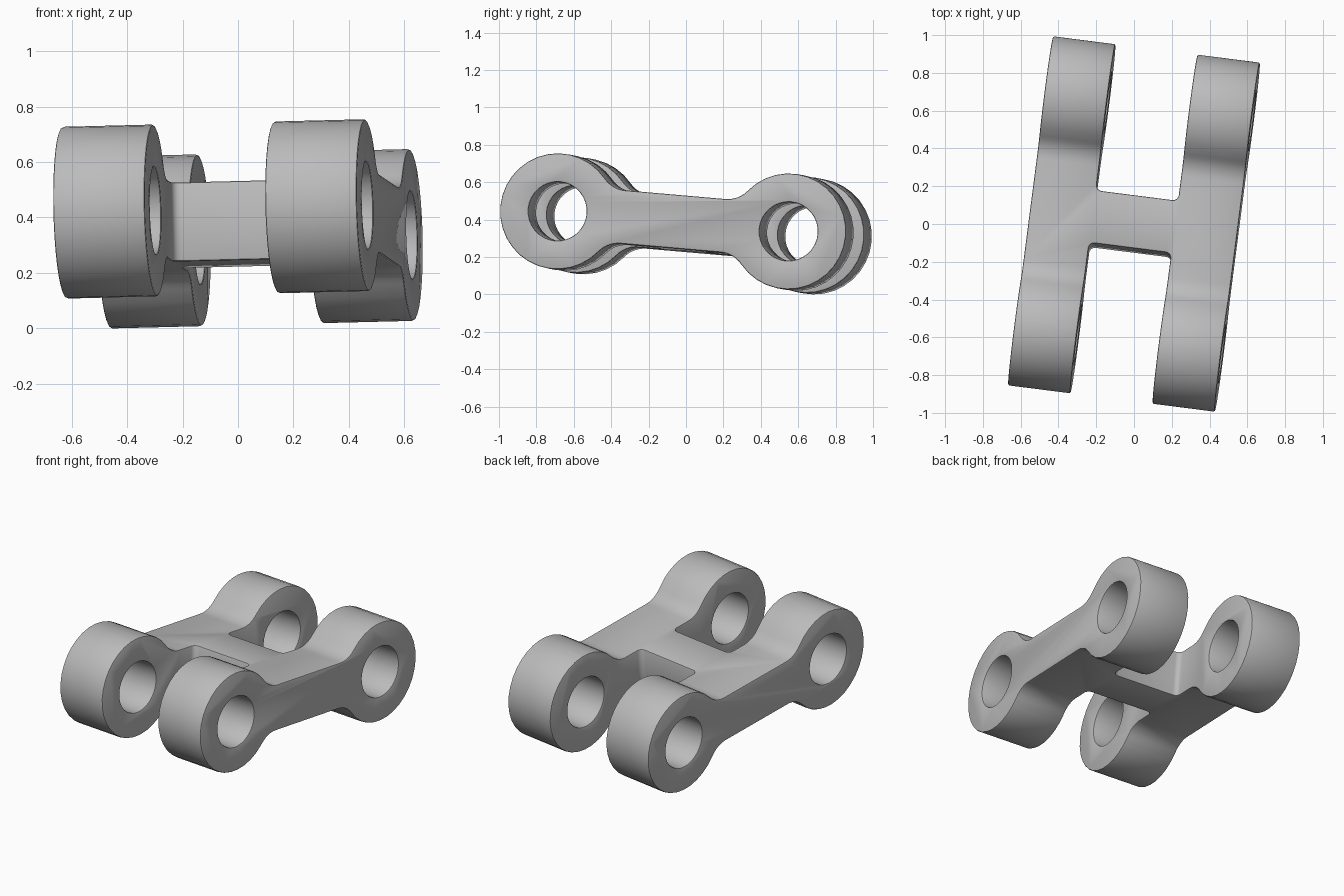
import bpy, bmesh
from math import sin, cos, pi, atan2, hypot
from mathutils import Vector, Matrix

cube = bpy.data.objects.get("Cube")
if cube:
    bpy.data.objects.remove(cube)

HALF_W, INNER = 0.552, 0.219      # outer and inner faces of the arms
EYE_Y, EYE_R, HOLE_R = 0.625, 0.31, 0.157
WEB_Z, WEB_Y, FLAT_Y = 0.143, 0.14, 0.27

grey = bpy.data.materials.new("light grey")
grey.use_nodes = True
colour = (0.5, 0.5, 0.5, 1)
grey.diffuse_color = colour
grey.node_tree.nodes["Principled BSDF"].inputs["Base Color"].default_value = colour


def prism(name, points, offset):
    """Extrude a closed outline of 3D points by a vector."""
    bm = bmesh.new()
    face = bm.faces.new([bm.verts.new(p) for p in points])
    ext = bmesh.ops.extrude_face_region(bm, geom=[face])
    moved = [v for v in ext["geom"] if isinstance(v, bmesh.types.BMVert)]
    bmesh.ops.translate(bm, verts=moved, vec=offset)
    bmesh.ops.recalc_face_normals(bm, faces=bm.faces)
    mesh = bpy.data.meshes.new(name)
    bm.to_mesh(mesh)
    bm.free()
    obj = bpy.data.objects.new(name, mesh)
    bpy.context.collection.objects.link(obj)
    return obj


def arc(cx, cy, r, a0, a1, n):
    return [(cx + r * cos(a0 + (a1 - a0) * i / n),
             cy + r * sin(a0 + (a1 - a0) * i / n)) for i in range(n + 1)]


# Side outline: round eyes blended into a flat waist by tangent fillets
d = EYE_Y - FLAT_Y
fillet = (d * d + WEB_Z ** 2 - EYE_R ** 2) / (2 * (EYE_R - WEB_Z))
touch = atan2(WEB_Z + fillet, -d)
quarter = arc(FLAT_Y, WEB_Z + fillet, fillet, -pi / 2, touch - pi, 6)
quarter += arc(EYE_Y, 0, EYE_R, touch, 0, 13)[1:]
end = quarter + [(y, -z) for y, z in reversed(quarter[:-1])]
outline = end + [(-y, -z) for y, z in end]
link = prism("double_link", [(-HALF_W, y, z) for y, z in outline], (2 * HALF_W, 0, 0))
link.data.materials.append(grey)

# Cutters: pin holes and the gaps between the arms, at both ends
cutters = []
R = 0.03
for s in (-1, 1):
    ring = arc(s * EYE_Y, 0, HOLE_R, 0, 2 * pi, 32)[:-1]
    cutters.append(prism("pin_hole_cutter", [(-1, y, z) for y, z in ring], (2, 0, 0)))
    gap = arc(-INNER + R, WEB_Y + R, R, pi, 1.5 * pi, 4)
    gap += arc(INNER - R, WEB_Y + R, R, 1.5 * pi, 2 * pi, 4)
    gap += [(INNER, 1.2), (-INNER, 1.2)]
    cutters.append(prism("gap_cutter", [(x, s * y, -0.5) for x, y in gap], (0, 0, 1)))

for c in cutters:
    c.hide_render = True
    mod = link.modifiers.new("cut", "BOOLEAN")
    mod.operation = "DIFFERENCE"
    mod.solver = "EXACT"
    mod.object = c

# Small softened edges
bevel = link.modifiers.new("edge_softening", "BEVEL")
bevel.width = 0.008
bevel.segments = 2
bevel.limit_method = "ANGLE"
bevel.angle_limit = 0.7

# Bake the modifiers and drop the cutters
graph = bpy.context.evaluated_depsgraph_get()
baked = bpy.data.meshes.new_from_object(link.evaluated_get(graph))
link.modifiers.clear()
link.data = baked
for c in cutters:
    bpy.data.objects.remove(c)

bpy.ops.object.select_all(action="DESELECT")
link.select_set(True)
bpy.context.view_layer.objects.active = link
bpy.ops.object.shade_smooth_by_angle(angle=0.6)

# Resting pose: slightly turned, pitched and rolled
y_axis = Vector((0.128, 0.988, -0.086)).normalized()
x_axis = Vector((0.991, -0.128, 0.025))
x_axis = (x_axis - y_axis * x_axis.dot(y_axis)).normalized()
z_axis = x_axis.cross(y_axis)
pose = Matrix((x_axis, y_axis, z_axis)).transposed().to_4x4()
low = min((pose @ v.co).z for v in link.data.vertices)
link.matrix_world = Matrix.Translation((0, 0, -low)) @ pose
